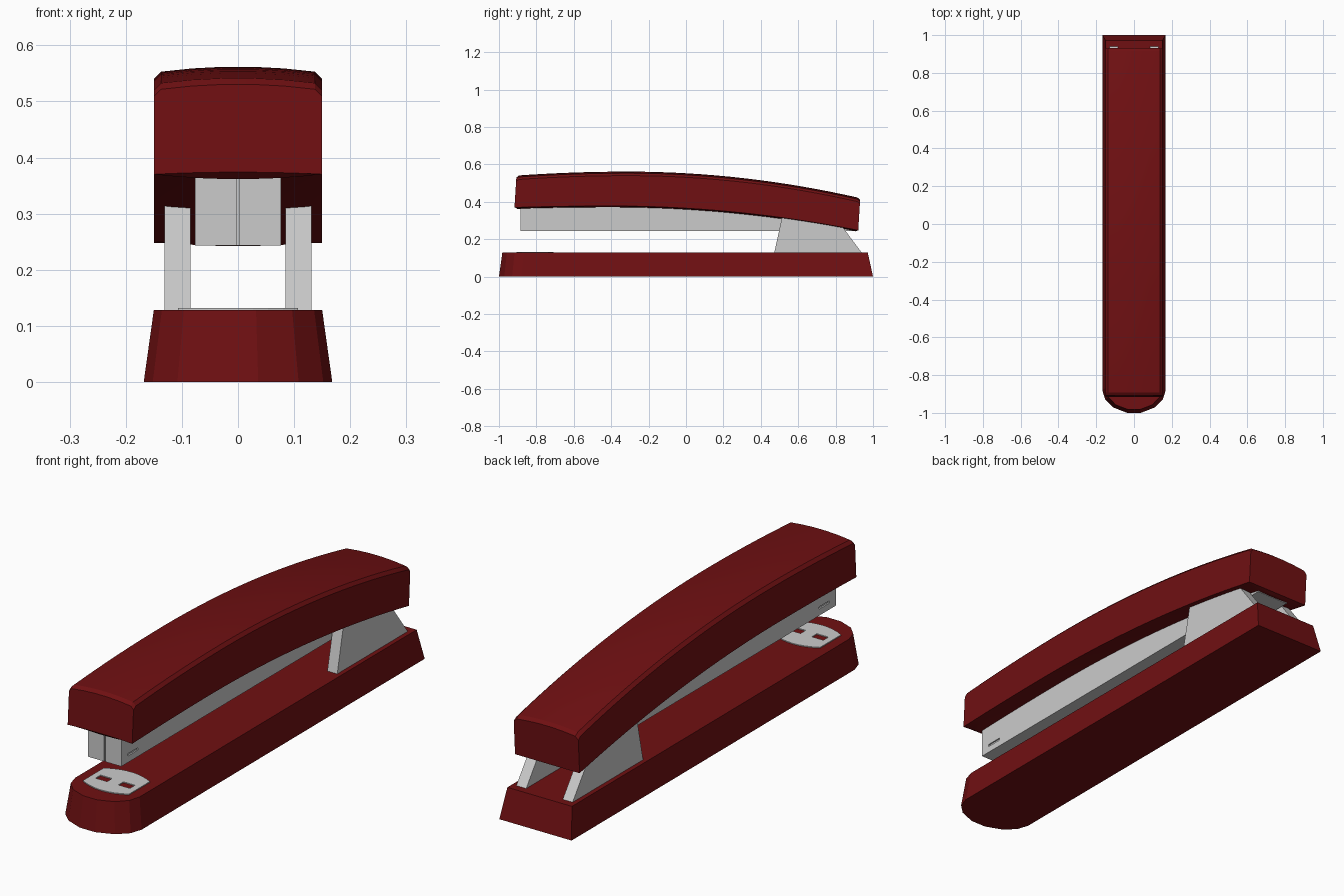
import bpy, bmesh, math
from mathutils import Vector

if "Cube" in bpy.data.objects:
    bpy.data.objects.remove(bpy.data.objects["Cube"])

red = bpy.data.materials.new("dark_red")
red.diffuse_color = (0.16, 0.005, 0.006, 1)
red.use_nodes = True
red.node_tree.nodes["Principled BSDF"].inputs["Base Color"].default_value = red.diffuse_color


def loft(name, rings, mat=None):
    """Skin a list of equal-length closed rings and cap both ends."""
    bm = bmesh.new()
    vs = [[bm.verts.new(p) for p in r] for r in rings]
    n = len(vs[0])
    for a, b in zip(vs, vs[1:]):
        for i in range(n):
            j = (i + 1) % n
            bm.faces.new((a[i], a[j], b[j], b[i]))
    bm.faces.new(vs[0])
    bm.faces.new(vs[-1])
    bmesh.ops.recalc_face_normals(bm, faces=bm.faces)
    me = bpy.data.meshes.new(name)
    bm.to_mesh(me)
    bm.free()
    ob = bpy.data.objects.new(name, me)
    bpy.context.collection.objects.link(ob)
    if mat:
        me.materials.append(mat)
    return ob


def box(name, x0, x1, y0, y1, z0, z1):
    return loft(name, [[(x0, y0, z), (x1, y0, z), (x1, y1, z), (x0, y1, z)] for z in (z0, z1)])


def cut(target, cutter):
    cutter.hide_render = True
    cutter.hide_viewport = False
    cutter.display_type = 'WIRE'
    m = target.modifiers.new("cut", 'BOOLEAN')
    m.operation = 'DIFFERENCE'
    m.solver = 'EXACT'
    m.object = cutter
    bpy.context.view_layer.objects.active = target
    bpy.ops.object.modifier_apply(modifier=m.name)
    bpy.data.objects.remove(cutter)


# Base: tapered slab with a rounded nose
half = [(0.168, 1.0), (0.168, -0.88), (0.152, -0.93), (0.108, -0.972), (0.036, -0.997)]
plan = half + [(-x, y) for x, y in reversed(half)]
plan = [(x, max(y, -1.0)) for x, y in plan]
top = [(x * 0.893, 0.9785 * y - 0.0065, 0.128) for x, y in plan]
bottom = [(x, y if y > -0.99 else -1.0, 0) for x, y in plan]
loft("base", [bottom, top], red)

# Staple anvil: plate with bowed front and back edges and two pockets
N = 8
xs = [-0.107 + 0.214 * i / N for i in range(N + 1)]
bow = lambda x: 0.03 * (1 - (x / 0.107) ** 2)
outline = [(x, -0.877 - bow(x)) for x in xs] + [(x, -0.738 + bow(x)) for x in reversed(xs)]
anvil = loft("anvil_plate", [[(x, y, z) for x, y in outline] for z in (0.122, 0.132)])
for s in (-1, 1):
    cut(anvil, box("pocket_cutter", s * 0.053 - 0.027, s * 0.053 + 0.027, -0.832, -0.798, 0.127, 0.15))

# Hinge side plates
profile = [(0.47, 0.12), (0.472, 0.128), (0.514, 0.32), (0.83, 0.275), (0.94, 0.128), (0.94, 0.12)]
for s, side in ((-1, "left"), (1, "right")):
    loft("hinge_plate_" + side, [[(s * x, y, z) for y, z in profile] for x in (0.085, 0.131)])

# Magazine: long box with a front seam and a slot on each side
mag = box("magazine", -0.077, 0.077, -0.885, 0.89, 0.243, 0.385)
cut(mag, box("seam_cutter", -0.0025, 0.0025, -0.95, -0.88, 0.2, 0.368))
for s in (-1, 1):
    a, b = sorted((s * 0.071, s * 0.1))
    cut(mag, box("slot_cutter", a, b, -0.842, -0.774, 0.27, 0.28))


# Cover: crowned cross-section swept along the arched side profile
def top_z(y):
    d = y + 0.32
    return 0.562 - (0.092 if d > 0 else 0.06) * d * d


def low_z(y):
    d = y + 0.40
    return 0.378 - (0.0745 if d > 0 else 0.03) * d * d


def section(y, drop=0.0, bulge=-0.009):
    t, b = top_z(y) - drop, low_z(y)
    crown = [(u, 1 - u * u) for u in (-1, -0.6, -0.2, 0.2, 0.6, 1)]
    pts = [(0.15, b), (0.15, t - 0.022)]
    pts += [(-0.137 * u, t - 0.009 + 0.009 * k) for u, k in crown]
    pts += [(-0.15, t - 0.022), (-0.15, b)]
    pts += [(0.12 * u, b + bulge * (0.4 + 0.6 * k)) for u, k in crown]
    # every section leans back slightly towards the top
    return [(x, y + 0.010 * (z - b) / (t - b), z) for x, z in pts]


y0, y1, M = -0.902, 0.906, 24
rings = [section(-0.917, 0.010, 0.004)]
rings += [section(y0 + (y1 - y0) * i / M) for i in range(M + 1)]
rings += [section(0.921, 0.008, 0.0)]
cover = loft("cover", rings, red)

bpy.ops.object.select_all(action='DESELECT')
cover.select_set(True)
bpy.context.view_layer.objects.active = cover
bpy.ops.object.shade_smooth_by_angle(angle=math.radians(20))
